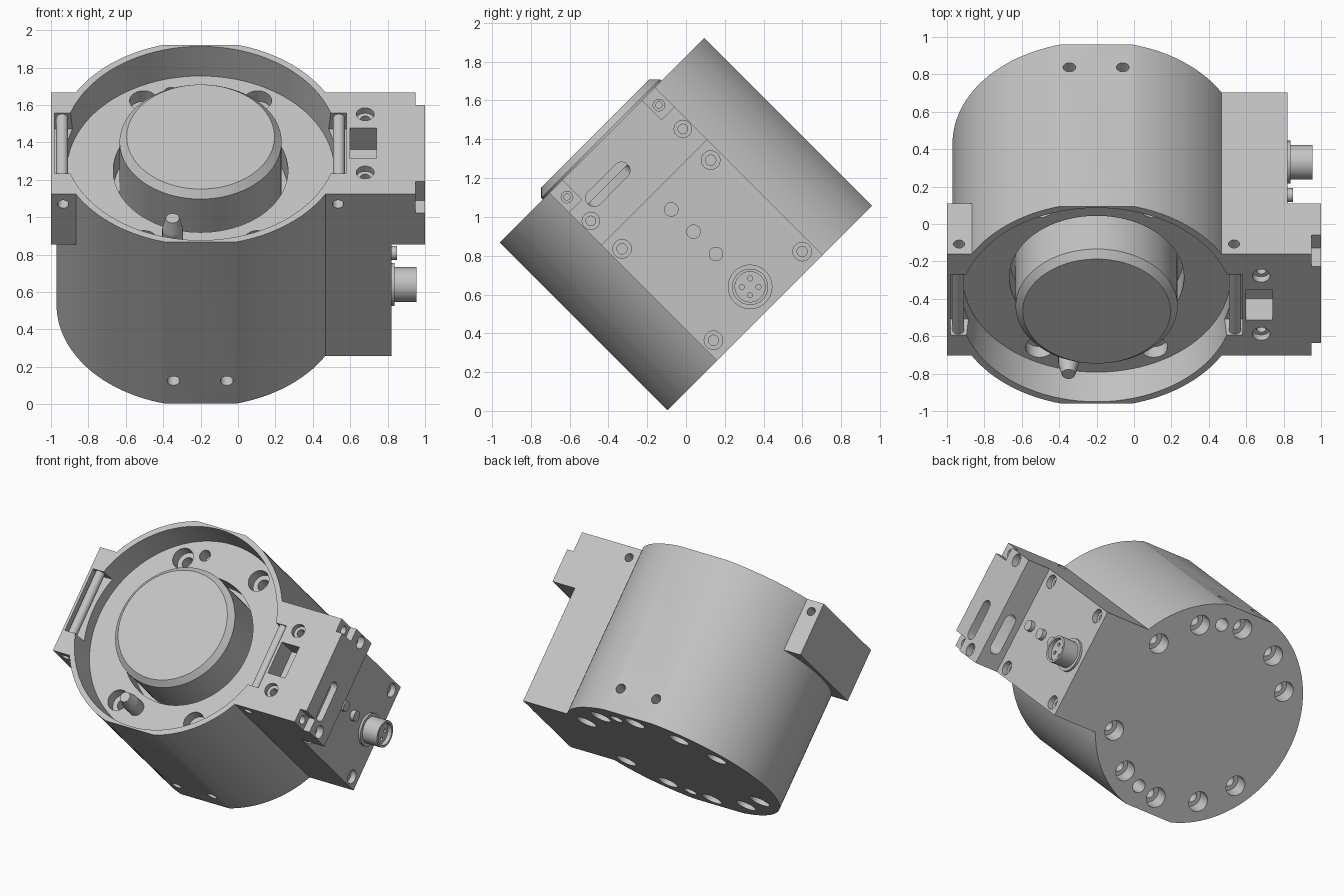
import bpy, bmesh, math
from mathutils import Vector, Matrix

if "Cube" in bpy.data.objects:
    bpy.data.objects.remove(bpy.data.objects["Cube"], do_unlink=True)

AXIS_X = -0.2          # centre of the round housing
HALF_H = 0.611         # half height of the housing along its own axis
SIDE = 0.385           # half width of flange and side box
TILT = Matrix.Translation((0, 0, 0.963)) @ Matrix.Rotation(math.radians(45), 4, "X")
X, Y, Z = Vector((1, 0, 0)), Vector((0, 1, 0)), Vector((0, 0, 1))

grey = bpy.data.materials.new("machined_grey")
grey.use_nodes = True
grey.diffuse_color = (0.55, 0.55, 0.55, 1)
grey.node_tree.nodes["Principled BSDF"].inputs["Base Color"].default_value = (0.55, 0.55, 0.55, 1)


def finish(name, bm):
    mesh = bpy.data.meshes.new(name)
    bmesh.ops.recalc_face_normals(bm, faces=bm.faces)
    bm.to_mesh(mesh)
    bm.free()
    ob = bpy.data.objects.new(name, mesh)
    bpy.context.scene.collection.objects.link(ob)
    mesh.materials.append(grey)
    return ob


def box(name, lo, hi):
    lo, hi = Vector(lo), Vector(hi)
    bm = bmesh.new()
    bmesh.ops.create_cube(bm, size=1)
    for v in bm.verts:
        v.co = (lo + hi) / 2 + v.co * (hi - lo)
    return finish(name, bm)


def rod(name, start, axis, length, r1, r2=None, sides=32):
    """Cylinder or cone from a start point along an axis."""
    bm = bmesh.new()
    bmesh.ops.create_cone(bm, cap_ends=True, segments=sides, radius1=r1,
                          radius2=r1 if r2 is None else r2, depth=length)
    turn = Z.rotation_difference(axis).to_matrix().to_4x4()
    bmesh.ops.transform(bm, verts=bm.verts, matrix=Matrix.Translation(
        Vector(start) + axis * length / 2) @ turn)
    return finish(name, bm)


def lathe(name, profile, sides=96):
    """Closed turned part around the housing axis, profile of (radius, height)."""
    bm = bmesh.new()
    rings = []
    for r, h in profile:
        rings.append([bm.verts.new((AXIS_X + r * math.cos(a), r * math.sin(a), h))
                      for a in (2 * math.pi * i / sides for i in range(sides))])
    for low, high in zip(rings, rings[1:]):
        for i in range(sides):
            j = (i + 1) % sides
            bm.faces.new((low[i], low[j], high[j], high[i]))
    bm.faces.new(rings[0])
    bm.faces.new(rings[-1])
    return finish(name, bm)


def combine(target, tool, mode="DIFFERENCE"):
    bpy.context.view_layer.objects.active = target
    mod = target.modifiers.new("combine", "BOOLEAN")
    mod.operation, mod.solver, mod.object = mode, "EXACT", tool
    bpy.ops.object.modifier_apply(modifier=mod.name)
    bpy.data.objects.remove(tool, do_unlink=True)


def hole(target, point, axis, r, depth):
    """Drill along an axis from a point on the surface."""
    combine(target, rod("drill", Vector(point) - axis * 0.02, axis, depth + 0.02, r, sides=24))


def counterbore(target, point, axis, r, depth):
    hole(target, point, axis, r, depth)
    hole(target, point, axis, r * 0.55, depth + 0.08)


def polar(degrees, r, h):
    a = math.radians(degrees)
    return (AXIS_X + r * math.cos(a), r * math.sin(a), h)


# Housing: round barrel with two flats, joined to the flange and side box
housing = lathe("housing", [(0.77, -HALF_H), (0.77, HALF_H)], 128)
combine(housing, box("flats", (-2, -0.745, -1), (2, 0.745, 1)), "INTERSECT")
combine(housing, box("flange", (-1, -SIDE, 0.23), (1, SIDE, HALF_H)), "UNION")
combine(housing, box("side_box", (0, -SIDE, -HALF_H), (0.82, SIDE, 0.4)), "UNION")

# Open recess and the deeper well around the knob
combine(housing, lathe("recess", [(0.715, 0.405), (0.733, HALF_H), (0.733, 0.8)]))
combine(housing, lathe("well", [(0.467, 0.25), (0.467, 0.5)]))

# Pockets for the two cross pins
for s in (-1, 1):
    xs = sorted((AXIS_X + s * 0.78, AXIS_X + s * 0.66))
    combine(housing, box("pin_pocket", (xs[0], -0.23, 0.49), (xs[1], 0.23, 0.8)))

# Window and screw holes on the flange top
combine(housing, box("window", (0.6, -0.115, 0.45), (0.74, 0.115, 0.8)))
for s in (-1, 1):
    counterbore(housing, (0.68, s * 0.22, HALF_H), -Z, 0.048, 0.04)

# Mirrored details on both long sides
for s in (-1, 1):
    ys = sorted((s * 0.29, s * 0.5))
    combine(housing, box("corner_notch", (0.95, ys[0], 0.47), (1.1, ys[1], 0.8)))
    counterbore(housing, (0.95, s * 0.335, 0.532), -X, 0.03, 0.04)
    counterbore(housing, (1, s * 0.335, 0.358), -X, 0.045, 0.05)
    for h in (0.143, -0.523):
        counterbore(housing, (0.82, s * 0.323, h), -X, 0.048, 0.04)
    for x in (-0.935, 0.535):
        hole(housing, (x, s * SIDE, 0.536), Y * -s, 0.03, 0.1)
    for x in (-0.345, -0.06):
        hole(housing, (x, s * 0.745, -0.44), Y * -s, 0.034, 0.12)

# Oblong slots in the flange end and in its underside
for start, axis, depth in (((1, -0.14, 0.43), -X, 0.12), ((0.91, -0.14, 0.23), Z, 0.22)):
    slot = rod("slot", Vector(start) - axis * 0.02, axis, depth, 0.044, sides=24)
    for v in slot.data.vertices:
        v.co.y += 0.1 if v.co.y > -0.14 else -0.1
    combine(housing, slot)

# Mounting holes under the base and in the recess floor
for s in (-1, 1):
    for a in (31, 60, 90, 120, 146):
        counterbore(housing, polar(s * a, 0.63, -HALF_H), Z, 0.07, 0.1)
    hole(housing, polar(s * 75, 0.625, -HALF_H), Z, 0.046, 0.14)
    for a in (60, 120):
        counterbore(housing, polar(s * a, 0.61, 0.405), -Z, 0.075, 0.08)
hole(housing, polar(105, 0.61, 0.405), -Z, 0.04, 0.1)

# Knob with chamfered rim
knob = lathe("knob", [(0.433, 0.24), (0.433, 0.622), (0.395, 0.66)])

# Cross pins and locating peg
parts = [housing, knob]
for side, s in (("right", -1), ("left", 1)):
    parts.append(rod(side + "_cross_pin", (AXIS_X + s * 0.74, -0.235, 0.57), Y, 0.47, 0.032))
parts.append(rod("locating_peg", (-0.35, -0.545, 0.39), Z, 0.12, 0.055))
parts.append(rod("locating_peg_tip", (-0.35, -0.545, 0.51), Z, 0.08, 0.055, 0.036))

# Indicator buttons along the side box
for i, h in enumerate((0.107, -0.055, -0.218)):
    parts.append(rod("button_%d" % (i + 1), (0.8, 0, h), X, 0.05, 0.037))

# Round plug socket with collar, cup and pins
C = Vector((0.81, 0.005, -0.462))
parts.append(rod("socket_collar", C, X, 0.027, 0.115))
socket = rod("socket", C, X, 0.145, 0.093, sides=48)
hole(socket, C + X * 0.145, -X, 0.078, 0.03)
for i in range(4):
    a = math.pi / 2 * i + math.pi / 4
    offset = Vector((0.115, math.cos(a) * 0.043, math.sin(a) * 0.043))
    hole(socket, C + offset, -X, 0.013, 0.05)
parts.append(socket)

# Tilt the whole assembly and smooth the round surfaces
for ob in parts:
    ob.matrix_world = TILT
    bpy.ops.object.select_all(action="DESELECT")
    ob.select_set(True)
    bpy.context.view_layer.objects.active = ob
    bpy.ops.object.shade_smooth_by_angle(angle=math.radians(30))
